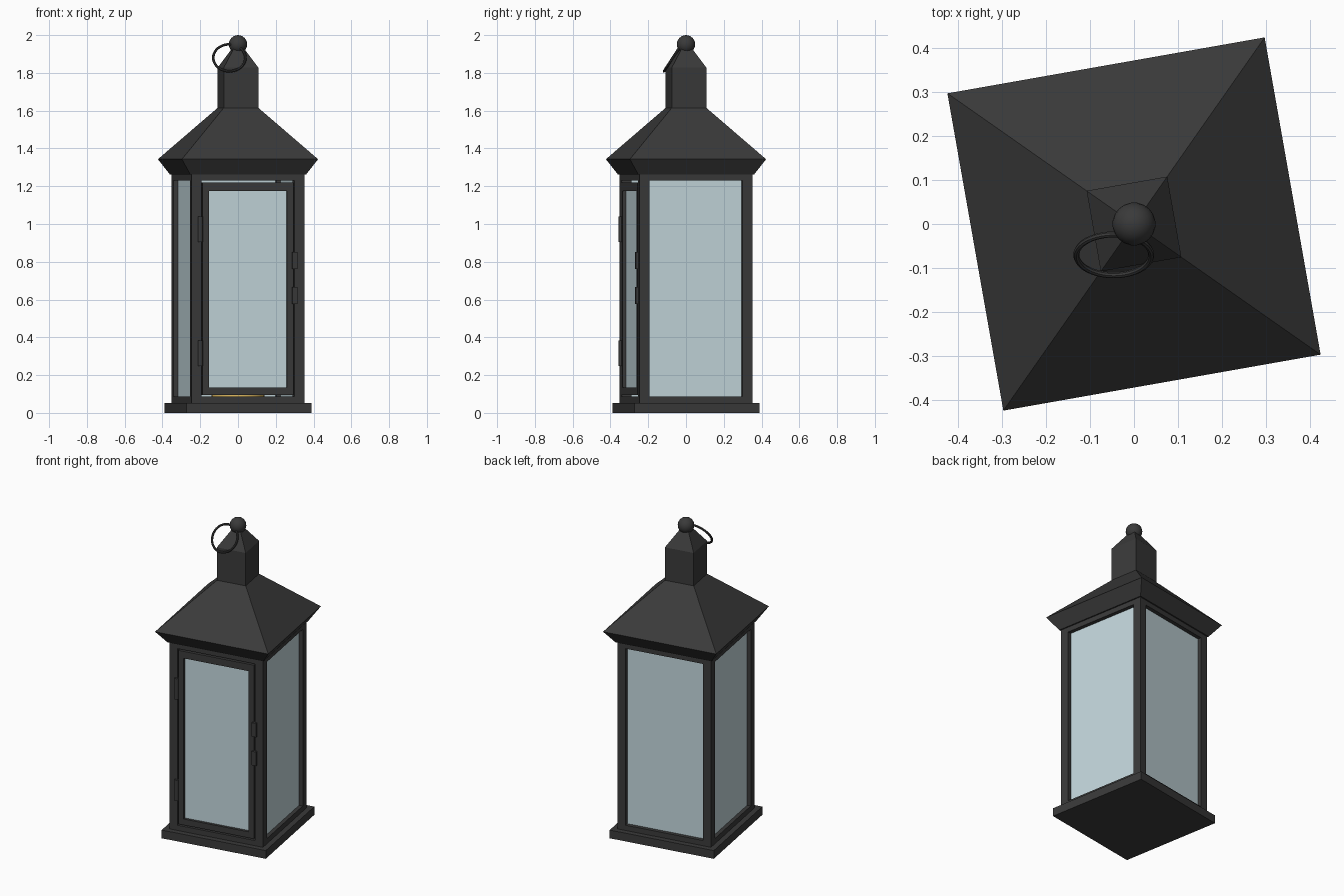
import bpy, bmesh
from math import radians, pi
from mathutils import Matrix, Vector

if "Cube" in bpy.data.objects:
    bpy.data.objects.remove(bpy.data.objects["Cube"])

TURN = Matrix.Rotation(radians(10), 4, 'Z')   # whole lantern is turned 10 degrees


def material(name, rgb):
    m = bpy.data.materials.new(name)
    m.diffuse_color = (*rgb, 1)
    m.use_nodes = True
    m.node_tree.nodes["Principled BSDF"].inputs["Base Color"].default_value = m.diffuse_color
    return m


METAL = material("dark_metal", (0.042, 0.042, 0.042))
GLASS = material("pale_glass", (0.55, 0.68, 0.72))
WAX = material("candle_wax", (0.75, 0.5, 0.12))


def finish(name, bm, mat, spin=0):
    bmesh.ops.recalc_face_normals(bm, faces=bm.faces)
    bm.transform(TURN @ Matrix.Rotation(spin, 4, 'Z'))
    me = bpy.data.meshes.new(name)
    bm.to_mesh(me)
    bm.free()
    me.materials.append(mat)
    ob = bpy.data.objects.new(name, me)
    bpy.context.collection.objects.link(ob)
    return ob


def box(name, x, y, z, mat=METAL, spin=0):
    """Box from (min, max) pairs."""
    bm = bmesh.new()
    bmesh.ops.create_cube(bm, size=1)
    for v in bm.verts:
        v.co = Vector(r[0] if c < 0 else r[1] for c, r in zip(v.co, (x, y, z)))
    return finish(name, bm, mat, spin)


def square_loft(name, profile):
    """Stack of squares given as (half width, height)."""
    bm = bmesh.new()
    rings = [[bm.verts.new((sx * h, sy * h, z))
              for sx, sy in ((-1, -1), (1, -1), (1, 1), (-1, 1))] for h, z in profile]
    for a, b in zip(rings, rings[1:]):
        for i in range(4):
            j = (i + 1) % 4
            bm.faces.new((a[i], a[j], b[j], b[i]))
    bm.faces.new(rings[0][::-1])
    bm.faces.new(rings[-1])
    return finish(name, bm, METAL)


def cylinder(name, r, x, y, z0, z1, mat, seg):
    bm = bmesh.new()
    bmesh.ops.create_cone(bm, cap_ends=True, segments=seg, radius1=r, radius2=r, depth=z1 - z0,
                          matrix=Matrix.Translation((x, y, (z0 + z1) / 2)))
    return smooth(finish(name, bm, mat))


def smooth(ob):
    bpy.ops.object.select_all(action='DESELECT')
    ob.select_set(True)
    bpy.context.view_layer.objects.active = ob
    bpy.ops.object.shade_smooth_by_angle(angle=radians(35))
    return ob


H, P = 0.303, 0.053          # body half width, post width
I = H - P                    # inner edge of posts
Z0, Z1 = 0.052, 1.265        # body bottom and top

# base plate, roof and chimney
square_loft("base_plate", [(0.337, 0), (0.337, 0.053)])
square_loft("roof", [(0.311, 1.235 + 0.027), (0.366, 1.343), (0.093, 1.615)])
square_loft("chimney", [(0.093, 1.61), (0.093, 1.828), (0.004, 1.965)])

# posts, rails and glass on each side (side 0 is the door side)
for i, side in enumerate(("front", "right", "back", "left")):
    s = i * pi / 2
    box(side + "_post", (-H, -I), (-H, -I), (Z0, Z1), spin=s)
    box(side + "_bottom_rail", (-I, I), (-H, -I), (Z0, 0.087), spin=s)
    box(side + "_top_rail", (-I, I), (-H, -I), (1.23, Z1), spin=s)
    if i:
        box(side + "_glass", (-I, I), (-0.279, -0.273), (0.087, 1.23), GLASS, s)

# door frame and pane
D, W = 0.244, 0.21
YD = (-H, -0.263)
for sgn, side in ((-1, "left"), (1, "right")):
    box("door_stile_" + side, sorted((sgn * W, sgn * D)), YD, (0.096, 1.22))
box("door_bottom_rail", (-W, W), YD, (0.096, 0.135))
box("door_top_rail", (-W, W), YD, (1.175, 1.22))
box("door_glass", (-W, W), (-0.286, -0.28), (0.135, 1.175), GLASS)

# hinges and latch clasps
for k, z in enumerate((0.248, 0.905)):
    cylinder(f"hinge_{k}", 0.013, -0.256, -0.304, z, z + 0.135, METAL, 12)
for k, z in enumerate((0.577, 0.762)):
    box(f"latch_clasp_{k}", (0.236, 0.264), (-0.316, -0.295), (z, z + 0.09))

# candle inside
cylinder("candle", 0.14, 0, 0, 0.05, 0.5, WAX, 32)
cylinder("candle_wick", 0.008, 0, 0, 0.49, 0.54, METAL, 8)

# ball finial
bm = bmesh.new()
bmesh.ops.create_uvsphere(bm, u_segments=20, v_segments=12, radius=0.049,
                          matrix=Matrix.Translation((0, 0, 1.951)))
smooth(finish("ball_finial", bm, METAL))

# hanging ring, tilted and hung off to one side
bpy.ops.mesh.primitive_torus_add(major_radius=0.085, minor_radius=0.007, major_segments=40,
                                 minor_segments=8, location=(-0.046, -0.07, 1.88),
                                 rotation=(radians(57), 0, 0))
ring = bpy.context.object
ring.name = "hanging_ring"
ring.data.materials.append(METAL)
smooth(ring)
